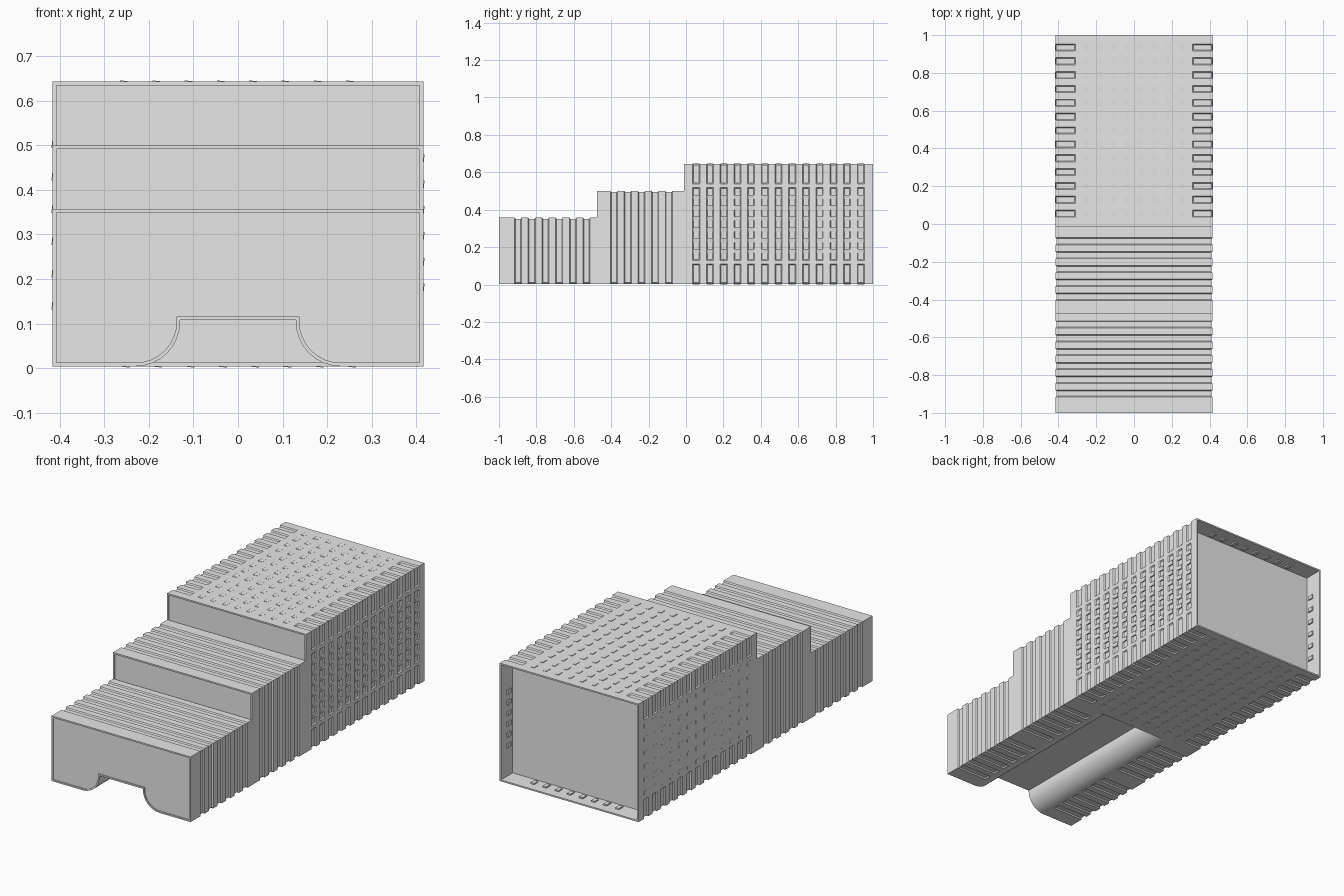
import bpy, bmesh, math
from mathutils import Vector

cube = bpy.data.objects.get("Cube")
if cube:
    bpy.data.objects.remove(cube, do_unlink=True)

mat = bpy.data.materials.new("plain grey")
mat.use_nodes = True
GREY = (0.8, 0.8, 0.8, 1)
mat.diffuse_color = GREY
mat.node_tree.nodes["Principled BSDF"].inputs["Base Color"].default_value = GREY

HALF_W, FLOOR = 0.416, 0.004
DEPTH, SLOPE, VALLEY = 0.006, 0.005, 0.028   # groove depth, wall run, groove width
RIM = 0.008                                  # sheet thickness seen at the ends
PITCH, FIRST = 0.0733, 0.055


def finish(name, bm):
    bmesh.ops.recalc_face_normals(bm, faces=bm.faces)
    mesh = bpy.data.meshes.new(name)
    bm.to_mesh(mesh)
    bm.free()
    mesh.materials.append(mat)
    obj = bpy.data.objects.new(name, mesh)
    bpy.context.collection.objects.link(obj)
    bpy.ops.object.select_all(action="DESELECT")
    obj.select_set(True)
    bpy.context.view_layer.objects.active = obj
    bpy.ops.object.shade_smooth_by_angle(angle=math.radians(25))
    return obj


def loft(name, section, y0, y1, rear_recess=0):
    """Loft a ribbed shell along y; section holds (point, inward vector, grooved)."""
    def ring(y, inset=0, grooved=False):
        out = []
        for p, inward, flag in section:
            q = p + inward * (DEPTH if grooved and flag else inset)
            out.append(bm.verts.new((q.x, y, q.y)))
        return out

    bm = bmesh.new()
    rings = [ring(y0 + 0.006, RIM), ring(y0, RIM), ring(y0)]
    for k in range(-14, 13):
        c = FIRST + k * PITCH
        if y0 + 0.03 < c < y1 - 0.03:
            a, b = c - VALLEY / 2, c + VALLEY / 2
            rings += [ring(a - SLOPE), ring(a, grooved=True),
                      ring(b, grooved=True), ring(b + SLOPE)]
    rings.append(ring(y1))
    if rear_recess:
        rings += [ring(y1, RIM), ring(y1 - rear_recess, RIM)]
    n = len(section)
    for r, s in zip(rings, rings[1:]):
        for i in range(n):
            j = (i + 1) % n
            bm.faces.new((r[i], r[j], s[j], s[i]))
    bm.faces.new(rings[0])
    bm.faces.new(rings[-1])
    return finish(name, bm)


def stepped_section(height):
    """Box outline with a rounded tunnel along the underside."""
    V = Vector
    r = 0.1
    half = [(V((HALF_W, height)), V((-1, -1)), True),
            (V((HALF_W, FLOOR)), V((-1, 1)), True),
            (V((0.236, FLOOR)), V((0, 1)), True)]
    for i in range(9):
        a = math.pi / 2 * i / 8
        u = V((math.sin(a), math.cos(a)))
        half.append((V((0.23, FLOOR + r)) - u * r, u, False))
    half.append((V((0.13, 0.108)), V((1, 1)), False))
    mirrored = [(V((-p.x, p.y)), V((-u.x, u.y)), f) for p, u, f in reversed(half)]
    return half + mirrored


# Walls of the rear body: start corner, direction, length, louver rows, pocketed
TOP = 0.643
TALL = TOP - FLOOR
WALLS = [
    ("bottom", Vector((-HALF_W, FLOOR)), Vector((1, 0)), 2 * HALF_W, 8, False),
    ("left", Vector((HALF_W, FLOOR)), Vector((0, 1)), TALL, 6, True),
    ("top", Vector((HALF_W, TOP)), Vector((-1, 0)), 2 * HALF_W, 8, False),
    ("right", Vector((-HALF_W, TOP)), Vector((0, -1)), TALL, 6, False),
]


def rear_section():
    """Box outline grooved only round its corners, plus pockets on one wall."""
    pts = []
    edge = 0.1
    for _, a, t, length, _, pocket in WALLS:
        n = Vector((-t.y, t.x))
        marks = [(edge, True), (edge + SLOPE, False)]
        if pocket:
            marks += [(edge + 0.025, False), (edge + 0.025 + SLOPE, True)]
        marks += [(length - s, f) for s, f in reversed(marks)]
        pts.append((a, t + n, True))
        pts += [(a + t * s, n, f) for s, f in marks]
    return pts


def louvers(name, a, t, length, rows, pocket):
    """Grid of small raised slats on one wall of the rear body."""
    bm = bmesh.new()
    n = Vector((-t.y, t.x))
    for row in range(rows):
        s = length / 2 + (row - (rows - 1) / 2) * (0.058 if pocket else 0.0725)
        for col in range(13):
            y = FIRST + col * PITCH
            inner = 0.015 if y > 0.9 else 0.0075
            slat = bmesh.ops.create_cube(bm, size=1)["verts"]
            for v in slat:
                side, along, out = v.co
                lip = -0.003 if side > 0 else -0.0005
                q = a + t * (s + side * 0.022) + n * (inner if out < 0 else lip)
                v.co = (q.x, y + along * 0.034, q.y)
    finish(name, bm)


# Stepped body
loft("front_step", stepped_section(0.357), -1, -0.475)
loft("middle_step", stepped_section(0.5), -0.475, -0.012)
loft("rear_body", rear_section(), -0.012, 1, rear_recess=0.1)

# Ventilation slats on all four walls
for side, a, t, length, rows, pocket in WALLS:
    louvers(side + "_louvers", a, t, length, rows, pocket)
